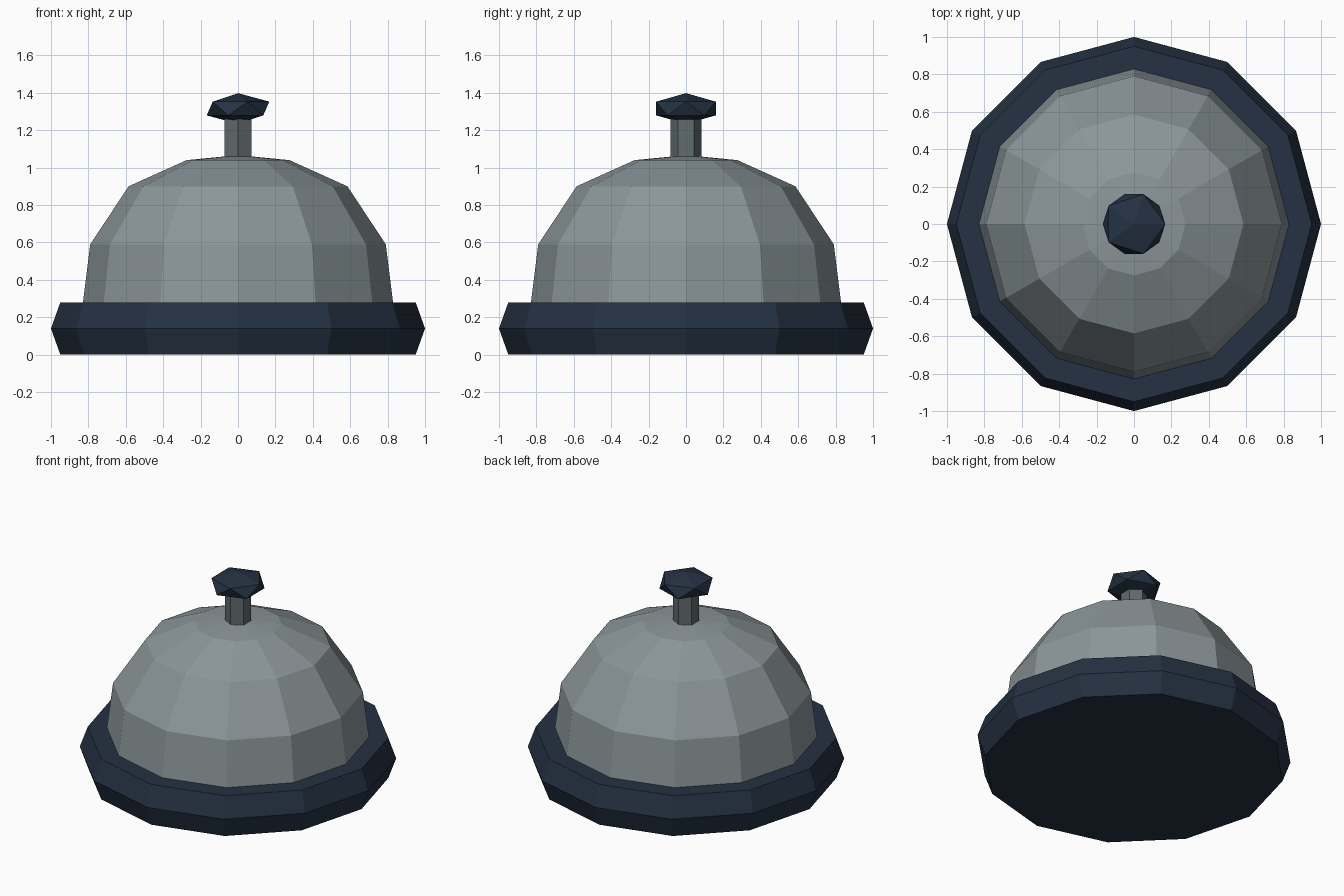
import bpy, bmesh, math

cube = bpy.data.objects.get("Cube")
if cube:
    bpy.data.objects.remove(cube, do_unlink=True)


def material(name, rgb):
    mat = bpy.data.materials.new(name)
    mat.use_nodes = True
    mat.diffuse_color = (*rgb, 1)
    mat.node_tree.nodes["Principled BSDF"].inputs["Base Color"].default_value = (*rgb, 1)
    return mat


navy = material("dark navy", (0.018, 0.031, 0.055))
silver = material("silver grey", (0.26, 0.305, 0.32))
steel = material("dark steel", (0.12, 0.145, 0.15))


def finish(name, bm, mat):
    bmesh.ops.recalc_face_normals(bm, faces=bm.faces)
    mesh = bpy.data.meshes.new(name)
    bm.to_mesh(mesh)
    bm.free()
    mesh.materials.append(mat)
    obj = bpy.data.objects.new(name, mesh)
    bpy.context.collection.objects.link(obj)
    return obj


def lathe(name, profile, sides, mat, turn=0.0):
    """Faceted solid of revolution from (radius, height) points, closed at both ends."""
    bm = bmesh.new()
    rings = []
    for r, z in profile:
        count = sides if r > 0 else 1
        angles = [turn + math.tau * i / sides for i in range(count)]
        rings.append([bm.verts.new((r * math.cos(a), r * math.sin(a), z)) for a in angles])
    for low, high in zip(rings, rings[1:]):
        for i in range(sides):
            j = (i + 1) % sides
            if len(high) == 1:
                bm.faces.new((low[i], low[j], high[0]))
            else:
                bm.faces.new((low[i], low[j], high[j], high[i]))
    for ring in (rings[0], rings[-1]):
        if len(ring) > 1:
            bm.faces.new(ring)
    return finish(name, bm, mat)


# Base with a bevelled waist, dome and hexagonal plunger stem
lathe("base", [(0.95, 0), (1, 0.14), (0.95, 0.28)], 12, navy)
lathe("bell_dome", [(0.83, 0.27), (0.79, 0.59), (0.585, 0.9), (0.275, 1.04), (0, 1.067)], 12, silver)
lathe("plunger_stem", [(0.083, 1.04), (0.083, 1.29)], 6, steel, math.pi / 6)

# Squashed faceted push button
bm = bmesh.new()
bmesh.ops.create_icosphere(bm, subdivisions=1, radius=1)
bmesh.ops.scale(bm, vec=(0.187, 0.187, 0.082), verts=bm.verts)
bmesh.ops.translate(bm, vec=(0, 0, 1.316), verts=bm.verts)
finish("push_button", bm, navy)
